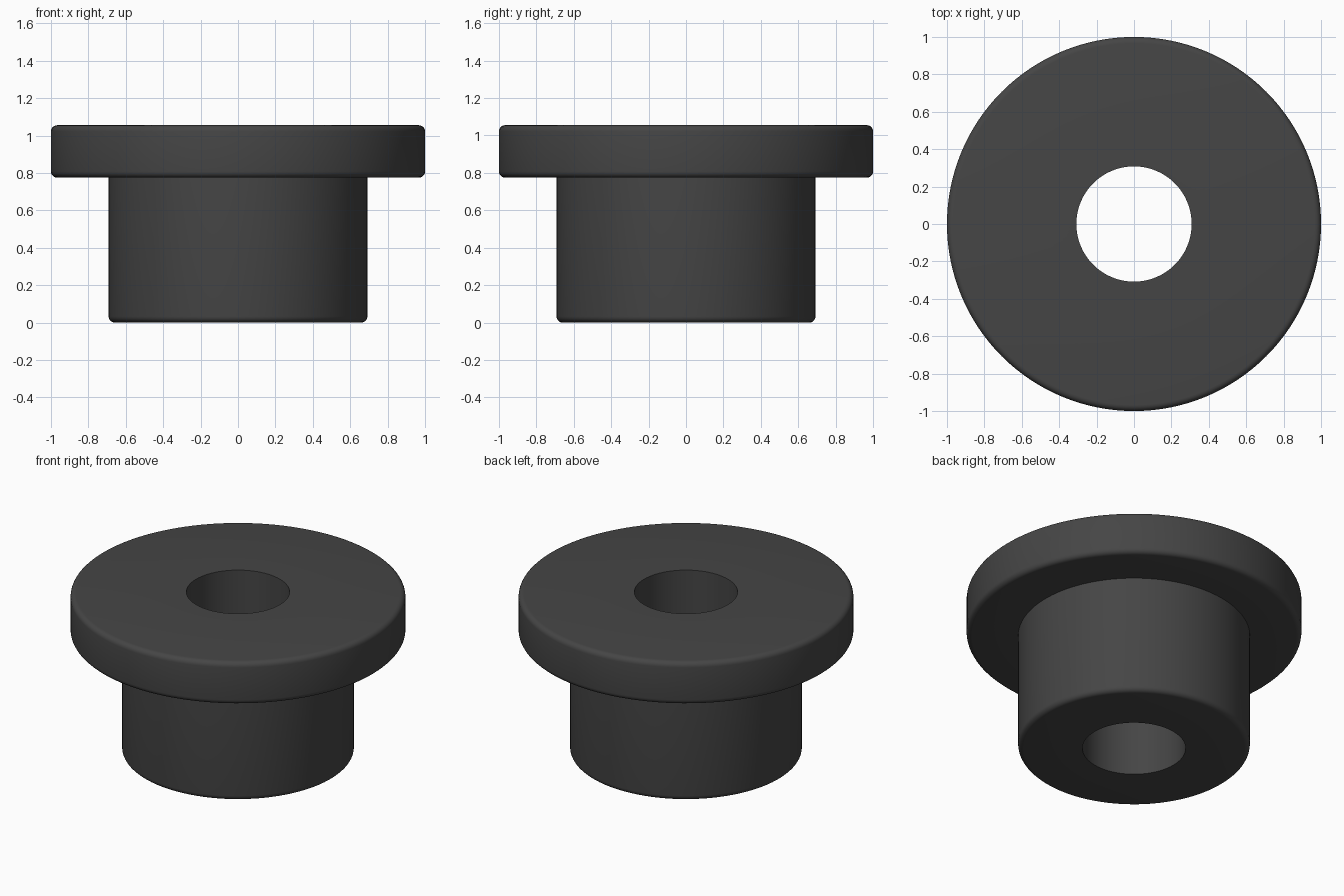
import bpy, bmesh, math

if "Cube" in bpy.data.objects:
    bpy.data.objects.remove(bpy.data.objects["Cube"])

SEGMENTS = 128
BORE, BARREL, FLANGE = 0.308, 0.692, 1.0
STEP_Z, TOP_Z, FILLET = 0.775, 1.055, 0.033


def rounded(r, z, side, n=5):
    """Quarter-round outer corner at (r, z); side is -1 for a lower edge, 1 for an upper edge."""
    arc = []
    for i in range(n + 1):
        a = math.pi / 2 * i / n
        arc.append((r - FILLET + FILLET * math.cos(a),
                    z - side * FILLET + side * FILLET * math.sin(a)))
    return arc if side > 0 else arc[::-1]


# Closed cross-section: bore, barrel and flange
profile = [(BORE, 0.0)]
profile += rounded(BARREL, 0.0, -1)
profile += [(BARREL, STEP_Z)]
profile += rounded(FLANGE, STEP_Z, -1)
profile += rounded(FLANGE, TOP_Z, 1)
profile += [(BORE, TOP_Z)]

# Revolve the section around z
bm = bmesh.new()
rings = []
for s in range(SEGMENTS):
    a = 2 * math.pi * s / SEGMENTS
    rings.append([bm.verts.new((r * math.cos(a), r * math.sin(a), z)) for r, z in profile])
for s in range(SEGMENTS):
    here, there = rings[s], rings[(s + 1) % SEGMENTS]
    for i in range(len(profile)):
        j = (i + 1) % len(profile)
        bm.faces.new((here[i], there[i], there[j], here[j]))
bmesh.ops.recalc_face_normals(bm, faces=bm.faces)

mesh = bpy.data.meshes.new("flanged_bushing")
bm.to_mesh(mesh)
bm.free()
bushing = bpy.data.objects.new("flanged_bushing", mesh)
bpy.context.collection.objects.link(bushing)

# Dark grey rubber
rubber = bpy.data.materials.new("dark_grey")
rubber.diffuse_color = (0.06, 0.06, 0.06, 1)
rubber.use_nodes = True
rubber.node_tree.nodes["Principled BSDF"].inputs["Base Color"].default_value = rubber.diffuse_color
mesh.materials.append(rubber)

# Smooth curves, sharp bore rims and step
bpy.context.view_layer.objects.active = bushing
bushing.select_set(True)
bpy.ops.object.shade_smooth_by_angle(angle=math.radians(30))
